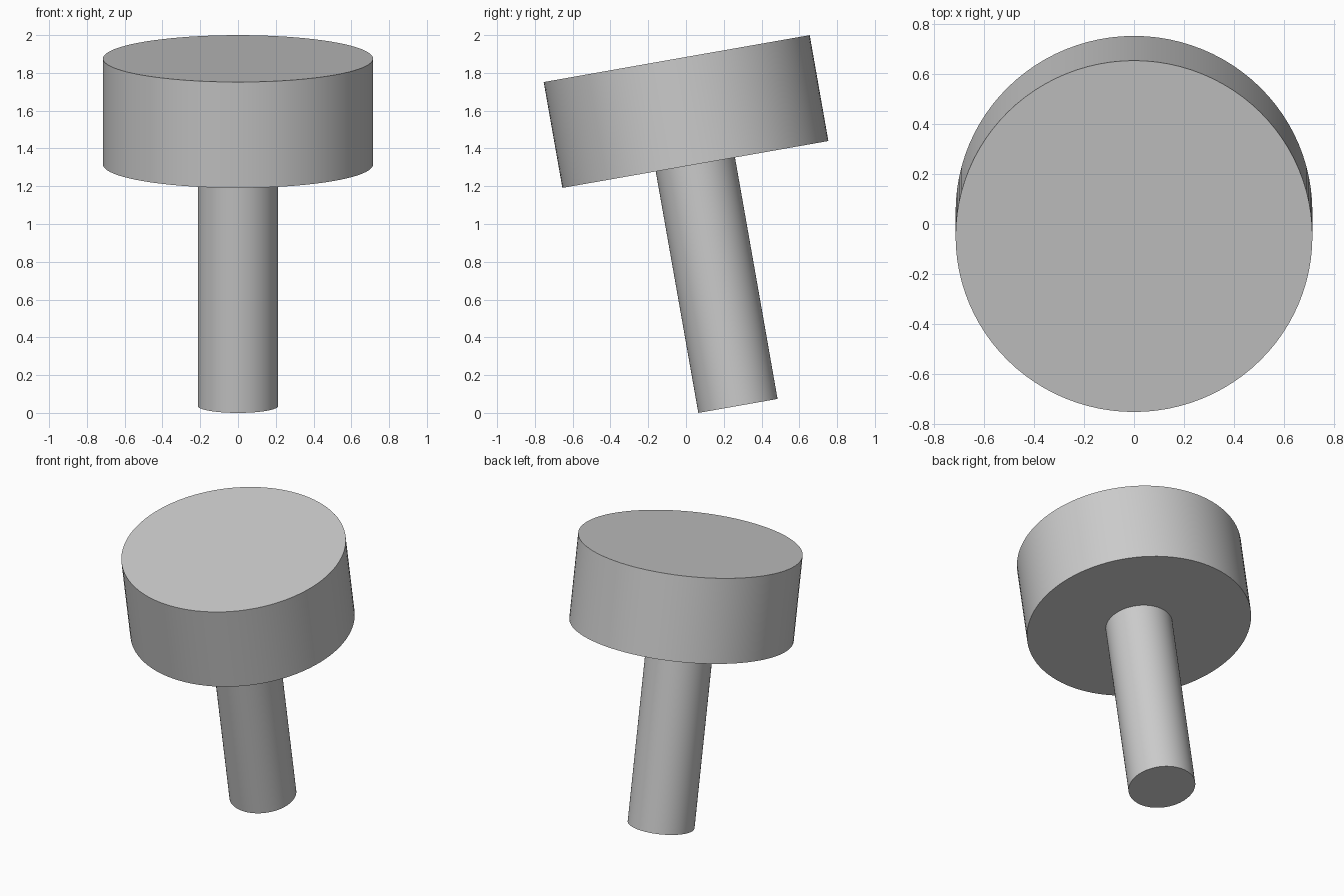
import bpy
import math
from mathutils import Vector

cube = bpy.data.objects.get("Cube")
if cube:
    bpy.data.objects.remove(cube, do_unlink=True)

# Single neutral grey
grey = bpy.data.materials.new("plain_grey")
grey.use_nodes = True
colour = (0.6, 0.6, 0.6, 1)
grey.diffuse_color = colour
grey.node_tree.nodes["Principled BSDF"].inputs["Base Color"].default_value = colour

# Both parts share one axis, leaning towards the front
TILT = math.radians(10)
AXIS = Vector((0, -math.sin(TILT), math.cos(TILT)))
STEM_RADIUS, STEM_LENGTH = 0.213, 1.298
HEAD_RADIUS, HEAD_LENGTH = 0.715, 0.569
BASE = Vector((0, 0.275, STEM_RADIUS * math.sin(TILT)))


def tilted_cylinder(name, radius, start, length):
    """Cylinder along the leaning axis, beginning at distance start."""
    bpy.ops.mesh.primitive_cylinder_add(
        vertices=96, radius=radius, depth=length,
        location=BASE + AXIS * (start + length / 2), rotation=(TILT, 0, 0))
    part = bpy.context.object
    part.name = name
    part.data.materials.append(grey)
    bpy.ops.object.shade_smooth_by_angle(angle=math.radians(30))


# Slim stem with a wide disc head on its end
tilted_cylinder("stem", STEM_RADIUS, 0, STEM_LENGTH)
tilted_cylinder("head", HEAD_RADIUS, STEM_LENGTH, HEAD_LENGTH)
